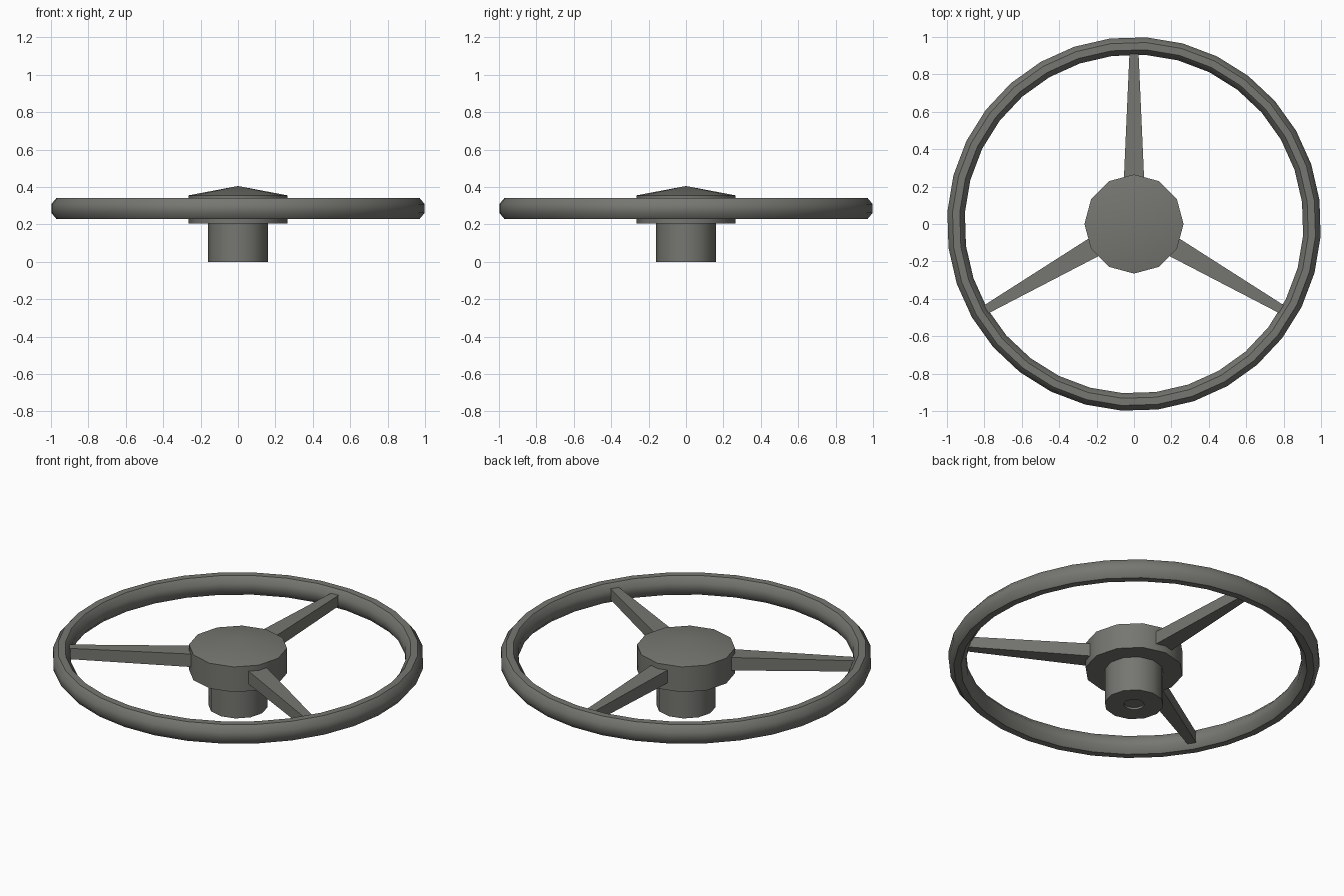
import bpy, bmesh, math
from mathutils import Matrix, Vector

cube = bpy.data.objects.get("Cube")
if cube:
    bpy.data.objects.remove(cube, do_unlink=True)

grey = bpy.data.materials.new("dark_warm_grey")
grey.use_nodes = True
colour = (0.18, 0.18, 0.165, 1)
grey.diffuse_color = colour
grey.node_tree.nodes["Principled BSDF"].inputs["Base Color"].default_value = colour

RIM_Z = 0.285


def finish(name, bm, smooth=True):
    bmesh.ops.remove_doubles(bm, verts=bm.verts, dist=1e-5)
    bmesh.ops.recalc_face_normals(bm, faces=bm.faces)
    mesh = bpy.data.meshes.new(name)
    bm.to_mesh(mesh)
    bm.free()
    mesh.materials.append(grey)
    obj = bpy.data.objects.new(name, mesh)
    bpy.context.collection.objects.link(obj)
    if smooth:
        bpy.ops.object.select_all(action='DESELECT')
        obj.select_set(True)
        bpy.context.view_layer.objects.active = obj
        bpy.ops.object.shade_smooth_by_angle(angle=math.radians(46))
    return obj


def lathe(name, profile, sides, start=0.0, closed=False):
    """Spin an (r, z) profile about the z axis."""
    bm = bmesh.new()
    turn = Matrix.Rotation(start, 3, 'Z')
    verts = [bm.verts.new(turn @ Vector((r, 0, z))) for r, z in profile]
    pairs = list(zip(verts, verts[1:]))
    if closed:
        pairs.append((verts[-1], verts[0]))
    edges = [bm.edges.new(p) for p in pairs]
    bmesh.ops.spin(bm, geom=verts + edges, axis=(0, 0, 1), cent=(0, 0, 0),
                   angle=math.tau, steps=sides, use_duplicate=False)
    return finish(name, bm)


# Rim: octagonal tube, taller than it is wide
k = 1 / math.cos(math.pi / 8)
tube = []
for i in range(8):
    a = (i + 0.5) * math.tau / 8
    tube.append((0.953 + 0.047 * k * math.cos(a), RIM_Z + 0.057 * k * math.sin(a)))
lathe("rim", tube, 32, math.radians(7.4), closed=True)

# Hub with a shallow cone on top
lathe("hub", [(0, 0.205), (0.265, 0.205), (0.265, 0.355), (0, 0.405)], 12)

# Column stub with a small recess in its end
lathe("column", [(0, 0.012), (0.055, 0.012), (0.055, 0), (0.16, 0), (0.16, 0.22)], 12)


# Tapered spokes
def spoke(name, angle):
    bm = bmesh.new()
    bmesh.ops.create_cube(bm, size=2)
    for v in bm.verts:
        outer = v.co.y > 0
        half_width, half_height = (0.024, 0.032) if outer else (0.056, 0.039)
        v.co = (v.co.x * half_width, 0.92 if outer else 0.2,
                RIM_Z + v.co.z * half_height)
    bmesh.ops.rotate(bm, verts=bm.verts, matrix=Matrix.Rotation(angle, 3, 'Z'))
    finish(name, bm, smooth=False)


for name, degrees in (("back_spoke", 0), ("right_spoke", 120), ("left_spoke", 240)):
    spoke(name, math.radians(degrees))
